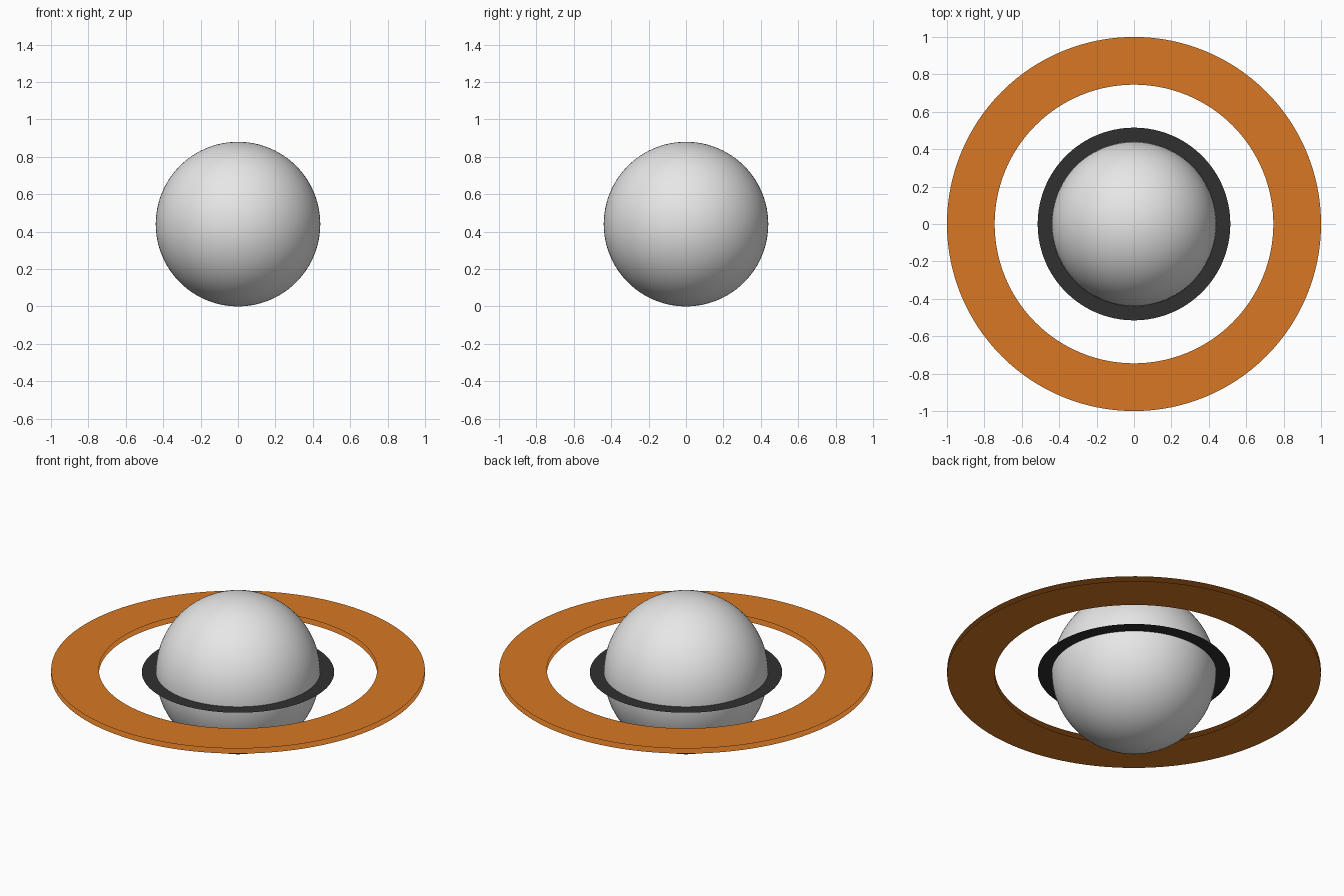
import bpy
import bmesh
from math import cos, sin, tau

cube = bpy.data.objects.get("Cube")
if cube:
    bpy.data.objects.remove(cube, do_unlink=True)

CENTER_Z = 0.44
SEGMENTS = 128


def material(name, rgb):
    mat = bpy.data.materials.new(name)
    mat.use_nodes = True
    color = (*rgb, 1)
    mat.diffuse_color = color
    mat.node_tree.nodes["Principled BSDF"].inputs["Base Color"].default_value = color
    return mat


def flat_ring(name, inner, outer, levels, mat):
    """Flat annulus sheets; each level is (height, faces_up)."""
    bm = bmesh.new()
    for z, faces_up in levels:
        loops = []
        for radius in (inner, outer):
            loops.append([bm.verts.new((radius * cos(tau * i / SEGMENTS),
                                        radius * sin(tau * i / SEGMENTS), z))
                          for i in range(SEGMENTS)])
        a, b = loops
        for i in range(SEGMENTS):
            j = (i + 1) % SEGMENTS
            face = bm.faces.new((a[i], b[i], b[j], a[j]))
            if not faces_up:
                face.normal_flip()
    mesh = bpy.data.meshes.new(name)
    bm.to_mesh(mesh)
    bm.free()
    mesh.materials.append(mat)
    obj = bpy.data.objects.new(name, mesh)
    obj.location.z = CENTER_Z
    bpy.context.collection.objects.link(obj)
    return obj


white = material("pale_grey", (0.8, 0.8, 0.8))
orange = material("orange", (0.68, 0.185, 0.017))
dark = material("charcoal", (0.03, 0.03, 0.03))

# Planet body
bpy.ops.mesh.primitive_uv_sphere_add(segments=96, ring_count=48, radius=0.44,
                                     location=(0, 0, CENTER_Z))
planet = bpy.context.object
planet.name = "planet"
planet.data.materials.append(white)
bpy.ops.object.shade_smooth()

# Thin inner ring, hugging the equator
flat_ring("inner_ring", 0.435, 0.515, [(0, True)], dark)

# Wide outer ring: an upper and a lower sheet with open rims
flat_ring("outer_ring", 0.745, 1.0, [(0.015, True), (-0.015, False)], orange)
